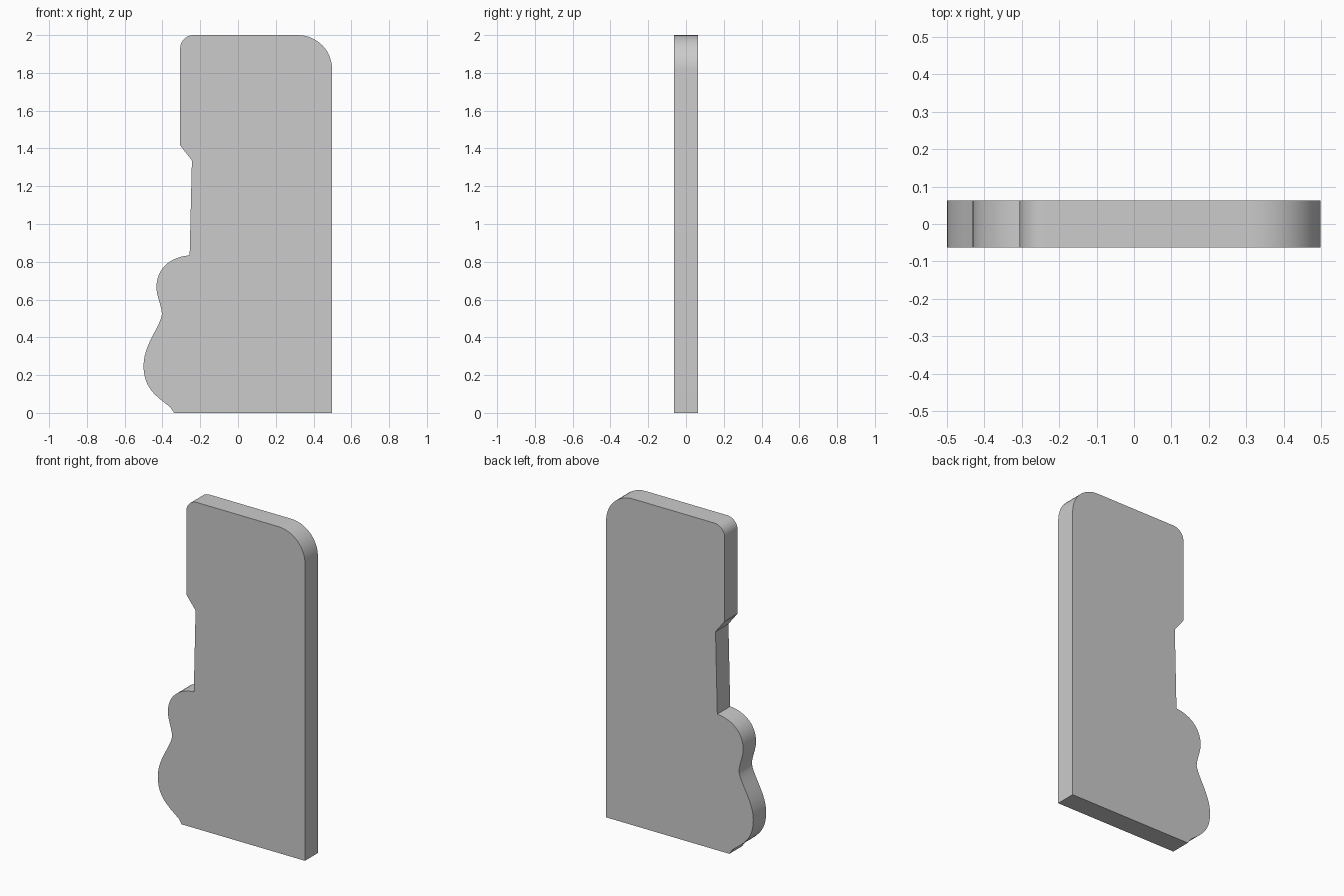
import bpy, bmesh
from mathutils import Vector
from mathutils.geometry import interpolate_bezier

if "Cube" in bpy.data.objects:
    bpy.data.objects.remove(bpy.data.objects["Cube"])

THICK = 0.125
K = 0.5523  # handle ratio for a quarter circle


def curve(points, c1, c2, end, steps=12):
    """Append a cubic curve from the last outline point to end."""
    a, b, c, d = (Vector((*p, 0)) for p in (points[-1], c1, c2, end))
    points.extend((p.x, p.y) for p in interpolate_bezier(a, b, c, d, steps + 1)[1:])


# Outline in (x, z), running from the bottom right corner upwards
R, r = 0.18, 0.07
outline = [(0.498, 0.0), (0.498, 2 - R)]
curve(outline, (0.498, 2 - R + K * R), (0.498 - R + K * R, 2), (0.498 - R, 2))
outline.append((-0.306 + r, 2))
curve(outline, (-0.306 + r - K * r, 2), (-0.306, 2 - r + K * r), (-0.306, 2 - r))

# Notched left edge
outline += [(-0.306, 1.416), (-0.244, 1.336), (-0.256, 0.834)]

# Upper bulge, waist and lower bulge
curve(outline, (-0.36, 0.826), (-0.43, 0.765), (-0.432, 0.665))
curve(outline, (-0.432, 0.62), (-0.402, 0.56), (-0.403, 0.52), 8)
curve(outline, (-0.415, 0.45), (-0.5, 0.36), (-0.5, 0.25))
curve(outline, (-0.5, 0.13), (-0.435, 0.09), (-0.358, 0.03))
outline.append((-0.338, 0.0))

# Flat plate: fill the outline and extrude it through the thickness
bm = bmesh.new()
face = bm.faces.new([bm.verts.new((x, -THICK / 2, z)) for x, z in outline])
ext = bmesh.ops.extrude_face_region(bm, geom=[face], use_keep_orig=True)
new_verts = [g for g in ext["geom"] if isinstance(g, bmesh.types.BMVert)]
bmesh.ops.translate(bm, verts=new_verts, vec=(0, THICK, 0))
bmesh.ops.recalc_face_normals(bm, faces=bm.faces)

mesh = bpy.data.meshes.new("shaped_panel")
bm.to_mesh(mesh)
bm.free()
panel = bpy.data.objects.new("shaped_panel", mesh)
bpy.context.collection.objects.link(panel)

# Smooth the curved rim, keep the corners crisp
bpy.context.view_layer.objects.active = panel
panel.select_set(True)
bpy.ops.object.shade_smooth_by_angle(angle=0.5)
